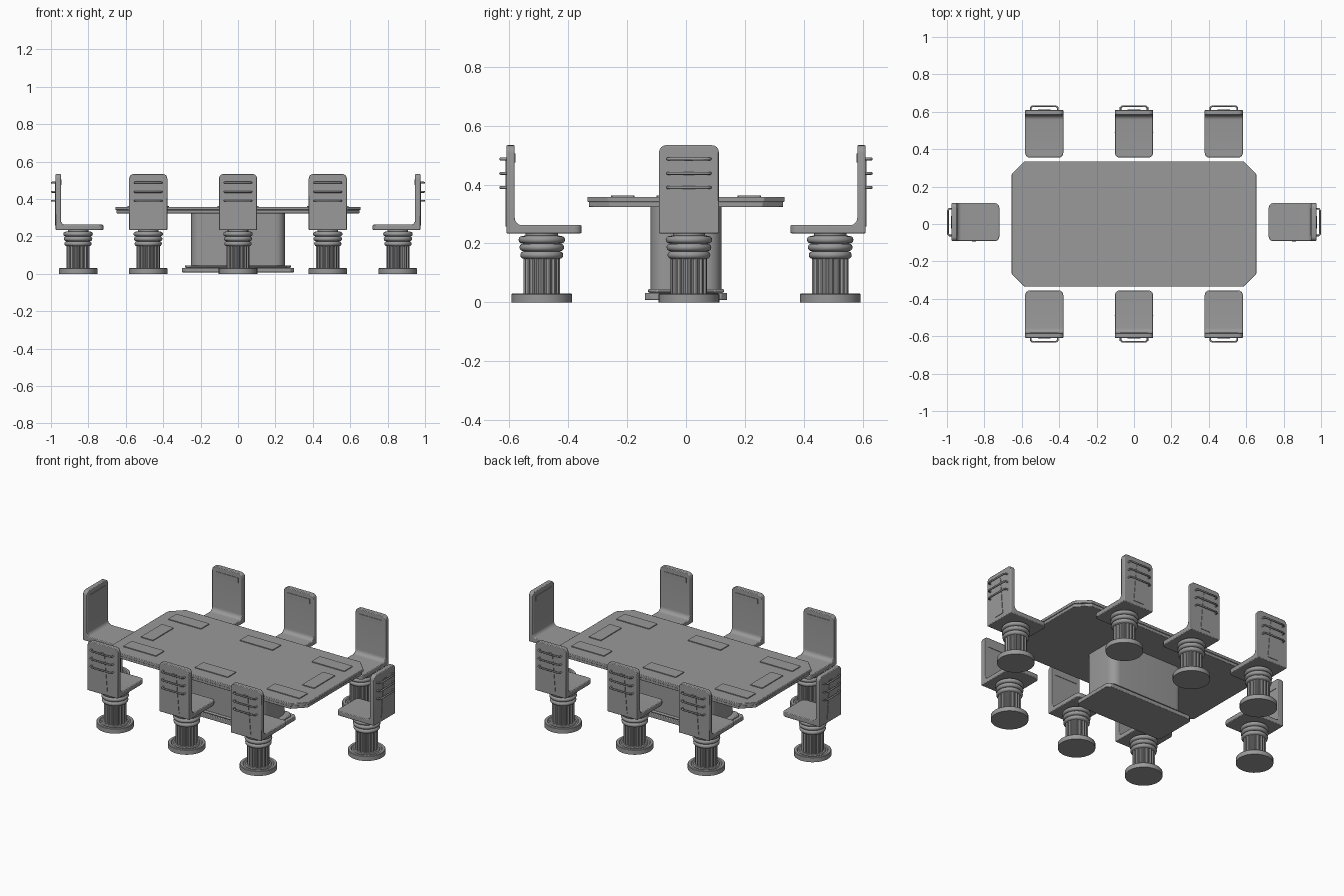
import bpy, bmesh, math
from mathutils import Matrix, Vector

if "Cube" in bpy.data.objects:
    bpy.data.objects.remove(bpy.data.objects["Cube"], do_unlink=True)

grey = bpy.data.materials.new("plain grey")
GREY = (0.32, 0.32, 0.32, 1)
grey.diffuse_color = GREY
grey.use_nodes = True
grey.node_tree.nodes["Principled BSDF"].inputs["Base Color"].default_value = GREY


def finish(bm, name, bevel=0.0):
    """Turn a bmesh into a shaded object with an optional edge bevel."""
    bmesh.ops.recalc_face_normals(bm, faces=bm.faces)
    mesh = bpy.data.meshes.new(name)
    bm.to_mesh(mesh)
    bm.free()
    mesh.materials.append(grey)
    obj = bpy.data.objects.new(name, mesh)
    bpy.context.collection.objects.link(obj)
    if bevel:
        mod = obj.modifiers.new("soft edges", "BEVEL")
        mod.width, mod.segments = bevel, 2
        mod.limit_method, mod.angle_limit = "ANGLE", math.radians(40)
    bpy.ops.object.select_all(action="DESELECT")
    obj.select_set(True)
    bpy.context.view_layer.objects.active = obj
    bpy.ops.object.shade_smooth_by_angle(angle=math.radians(35))
    return obj


def extrude(bm, points, vector):
    """Add a solid by sweeping a closed outline along a vector."""
    face = bm.faces.new([bm.verts.new(p) for p in points])
    moved = bmesh.ops.extrude_face_region(bm, geom=[face], use_keep_orig=True)["geom"]
    bmesh.ops.translate(bm, vec=vector, verts=[v for v in moved if isinstance(v, bmesh.types.BMVert)])


def rounded_rect(hx, hy, r, steps):
    """Outline with rounded corners, or cut corners when steps is 1."""
    pts = []
    for i, (sx, sy) in enumerate([(1, 1), (-1, 1), (-1, -1), (1, -1)]):
        for k in range(steps + 1):
            a = math.pi / 2 * (i + k / steps)
            pts.append((sx * (hx - r) + r * math.cos(a), sy * (hy - r) + r * math.sin(a)))
    return pts


def slab(name, hx, hy, r, steps, z0, z1, bevel=0.0):
    bm = bmesh.new()
    extrude(bm, [(x, y, z0) for x, y in rounded_rect(hx, hy, r, steps)], (0, 0, z1 - z0))
    return finish(bm, name, bevel)


def lathe(name, profile, segments, flute=0.0):
    """Revolve (radius, height) points; flute pulls in alternate pairs of columns."""
    bm = bmesh.new()
    rings = []
    for r, z in profile:
        ring = []
        for i in range(segments):
            a = math.tau * i / segments
            rr = r - (flute if i % 4 > 1 else 0)
            ring.append(bm.verts.new((rr * math.cos(a), rr * math.sin(a), z)))
        rings.append(ring)
    for low, high in zip(rings, rings[1:]):
        for i in range(segments):
            j = (i + 1) % segments
            bm.faces.new((low[i], low[j], high[j], high[i]))
    bm.faces.new(rings[0])
    bm.faces.new(rings[-1])
    return finish(bm, name)


# Table: two-step top with cut corners, rounded pedestal, stepped plinth
slab("table_top", 0.655, 0.335, 0.07, 1, 0.341, 0.358, 0.003)
slab("table_top_underside", 0.65, 0.33, 0.07, 1, 0.323, 0.341, 0.003)
slab("table_pedestal", 0.25, 0.12, 0.05, 8, 0.03, 0.33)
slab("plinth_lower", 0.30, 0.14, 0.02, 1, 0.008, 0.032, 0.003)
slab("plinth_upper", 0.285, 0.13, 0.03, 1, 0.032, 0.045, 0.008)

# Thin place mats in front of each seat
for side in (-1, 1):
    for x in (-0.48, 0, 0.48):
        mat = slab("place_mat", 0.11, 0.04, 0.003, 1, 0.357, 0.363)
        mat.location = (x, side * 0.215, 0)
    end_mat = slab("end_place_mat", 0.04, 0.10, 0.003, 1, 0.357, 0.363)
    end_mat.location = (side * 0.54, 0, 0)

# One chair facing +y, standing on the origin
BACK, FRONT, HALF, LOW, TOP, THICK = -0.12, 0.135, 0.102, 0.234, 0.534, 0.028


def make_shell():
    """L-shaped seat and back with a curved inner corner."""
    r = 0.025
    cy, cz = BACK + THICK + r, LOW + THICK + r
    curve = [(cy + r * math.cos(a), cz + r * math.sin(a))
             for a in [math.pi * (1.5 - k / 12) for k in range(7)]]
    side = [(BACK, LOW), (FRONT, LOW), (FRONT, LOW + THICK)] + curve
    side += [(BACK + THICK, TOP), (BACK, TOP)]
    bm = bmesh.new()
    extrude(bm, [(-HALF, y, z) for y, z in side], (2 * HALF, 0, 0))
    corners = []
    for e in bm.edges:
        a, b = (v.co for v in e.verts)
        if abs(a.x - b.x) < 1e-5 and (min(a.z, b.z) > TOP - 1e-4 or min(a.y, b.y) > FRONT - 1e-4):
            corners.append(e)
    bmesh.ops.bevel(bm, geom=corners, offset=0.025, segments=4, profile=0.5, affect="EDGES")
    return finish(bm, "chair_seat_and_back", 0.004)


def make_handle(z):
    """Bent bar across the rear of the back."""
    y0, y1 = BACK + 0.005, BACK - 0.02
    path = [(-0.072, y0), (-0.072, y1 + 0.008), (-0.062, y1), (0.062, y1), (0.072, y1 + 0.008), (0.072, y0)]
    curve = bpy.data.curves.new("handle_path", "CURVE")
    curve.dimensions = "3D"
    curve.bevel_depth, curve.bevel_resolution, curve.use_fill_caps = 0.005, 2, True
    line = curve.splines.new("POLY")
    line.points.add(len(path) - 1)
    for p, (x, y) in zip(line.points, path):
        p.co = (x, y, z, 1)
    curve.materials.append(grey)
    obj = bpy.data.objects.new("chair_back_bar", curve)
    bpy.context.collection.objects.link(obj)
    return obj


def make_plate(name, y, half_low, half_high, z0, z1):
    bm = bmesh.new()
    extrude(bm, [(-half_low, y, z0), (half_low, y, z0), (half_high, y, z1), (-half_high, y, z1)], (0, 0.006, 0))
    return finish(bm, name)


# Rounded collar rings under the seat
collar = [(0.05, 0.145)]
for i in range(3):
    base, radius = 0.148 + i * 0.026, 0.073 + i * 0.003
    for k in range(7):
        t = math.pi * (k / 6 - 0.5)
        collar.append((radius - 0.006 + 0.012 * (math.cos(t) - 0.5), base + 0.0125 + 0.0125 * math.sin(t)))
collar += [(0.055, 0.227), (0.055, 0.238)]

foot = [(0.103, 0), (0.103, 0.027), (0.1, 0.03), (0.086, 0.03), (0.082, 0.025), (0.074, 0.025), (0.07, 0.03)]

chair = [
    make_shell(),
    lathe("chair_foot", foot, 40),
    lathe("chair_fluted_post", [(0.062, 0.028), (0.062, 0.15)], 64, 0.006),
    lathe("chair_collar", collar, 40),
    make_plate("chair_back_spine", BACK - 0.003, 0.034, 0.014, 0.258, 0.487),
    make_plate("chair_headrest_strip", BACK + THICK - 0.003, 0.075, 0.075, 0.475, 0.505),
] + [make_handle(z) for z in (0.39, 0.438, 0.487)]

# Seats along both long sides and at both ends
spots = [(x, s * 0.49, 0 if s < 0 else math.pi) for s in (-1, 1) for x in (-0.48, 0, 0.48)]
spots += [(-0.855, 0.01, -math.pi / 2), (0.855, 0.01, math.pi / 2)]
for n, (x, y, turn) in enumerate(spots):
    for part in chair:
        obj = part
        if n:
            obj = part.copy()
            bpy.context.collection.objects.link(obj)
        obj.matrix_world = Matrix.Translation(Vector((x, y, 0))) @ Matrix.Rotation(turn, 4, "Z")
